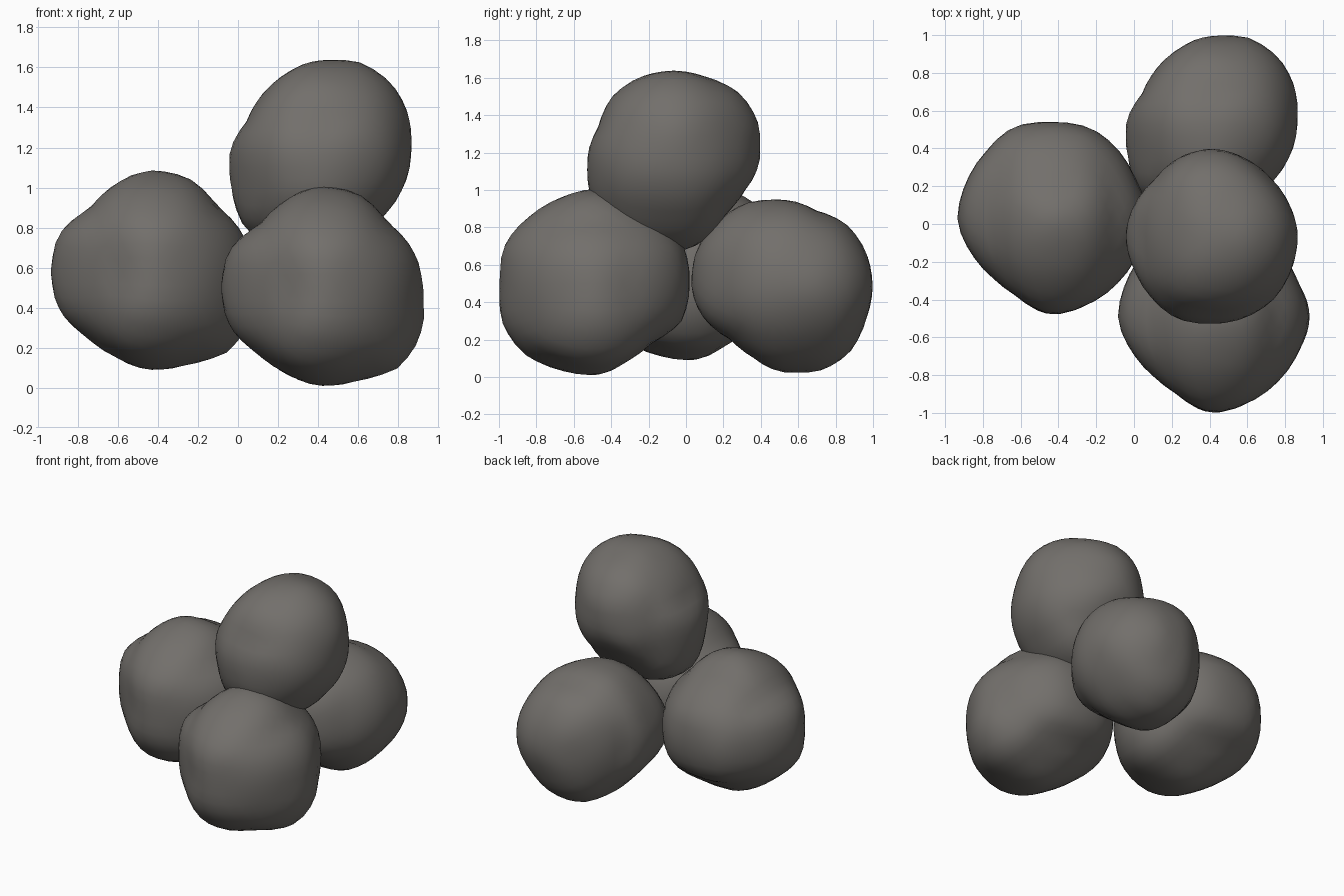
import bpy, bmesh, math

if "Cube" in bpy.data.objects:
    bpy.data.objects.remove(bpy.data.objects["Cube"])

stone = bpy.data.materials.new("warm grey stone")
stone.diffuse_color = (0.17, 0.16, 0.148, 1)
stone.use_nodes = True
stone.node_tree.nodes["Principled BSDF"].inputs["Base Color"].default_value = stone.diffuse_color

# Outline radii every 22.5 degrees: front (x to z), side (y to z), top (x to y)
KNOBBLY = (
    [.51, .49, .46, .50, .51, .47, .44, .50, .51, .50, .46, .46, .49, .50, .56, .55],
    [.51, .52, .485, .46, .50, .49, .50, .525, .51, .54, .535, .50, .49, .445, .44, .51],
    [.50, .48, .50, .52, .51, .53, .50, .495, .50, .465, .445, .445, .505, .49, .485, .486],
)
ROUNDED = (
    [.455, .485, .505, .505, .47, .435, .414, .395, .45, .48, .53, .51, .49, .47, .44, .445],
    [.455, .495, .50, .473, .47, .475, .47, .435, .455, .49, .50, .51, .50, .456, .40, .41],
    [.455, .445, .44, .45, .465, .45, .425, .44, .455, .445, .455, .475, .47, .468, .47, .46],
)


def outline_radius(radii, a, b):
    t = (math.atan2(b, a) / math.tau) % 1.0 * len(radii)
    i = int(t)
    f = t - i
    n = len(radii)
    return radii[i % n] * (1 - f) + radii[(i + 1) % n] * f


def boulder_mesh(name, outlines):
    """Sphere pushed out to meet the three outlines, blended between them."""
    front, side, top = outlines
    bm = bmesh.new()
    bmesh.ops.create_icosphere(bm, subdivisions=4, radius=1)
    for v in bm.verts:
        x, y, z = v.co.normalized()
        total = weight = 0.0
        for radii, a, b, off in ((front, x, z, y), (side, y, z, x), (top, x, y, z)):
            w = (1.0001 - off * off) / (off * off + 0.03)
            total += w * outline_radius(radii, a, b)
            weight += w
        v.co = v.co.normalized() * (total / weight)
    for f in bm.faces:
        f.smooth = True
    mesh = bpy.data.meshes.new(name)
    bm.to_mesh(mesh)
    bm.free()
    mesh.materials.append(stone)
    return mesh


knobbly = boulder_mesh("knobbly_boulder", KNOBBLY)
rounded = boulder_mesh("rounded_boulder", ROUNDED)

# Three boulders on the ground and one resting on top
for name, mesh, loc, rot_x in (
    ("left_boulder", knobbly, (-0.43, 0.03, 0.58), 0),
    ("front_boulder", knobbly, (0.42, -0.49, 0.50), 0),
    ("back_boulder", rounded, (0.41, 0.525, 0.485), -90),
    ("top_boulder", rounded, (0.41, -0.065, 1.165), 0),
):
    ob = bpy.data.objects.new(name, mesh)
    ob.location = loc
    ob.rotation_euler.x = math.radians(rot_x)
    bpy.context.collection.objects.link(ob)
